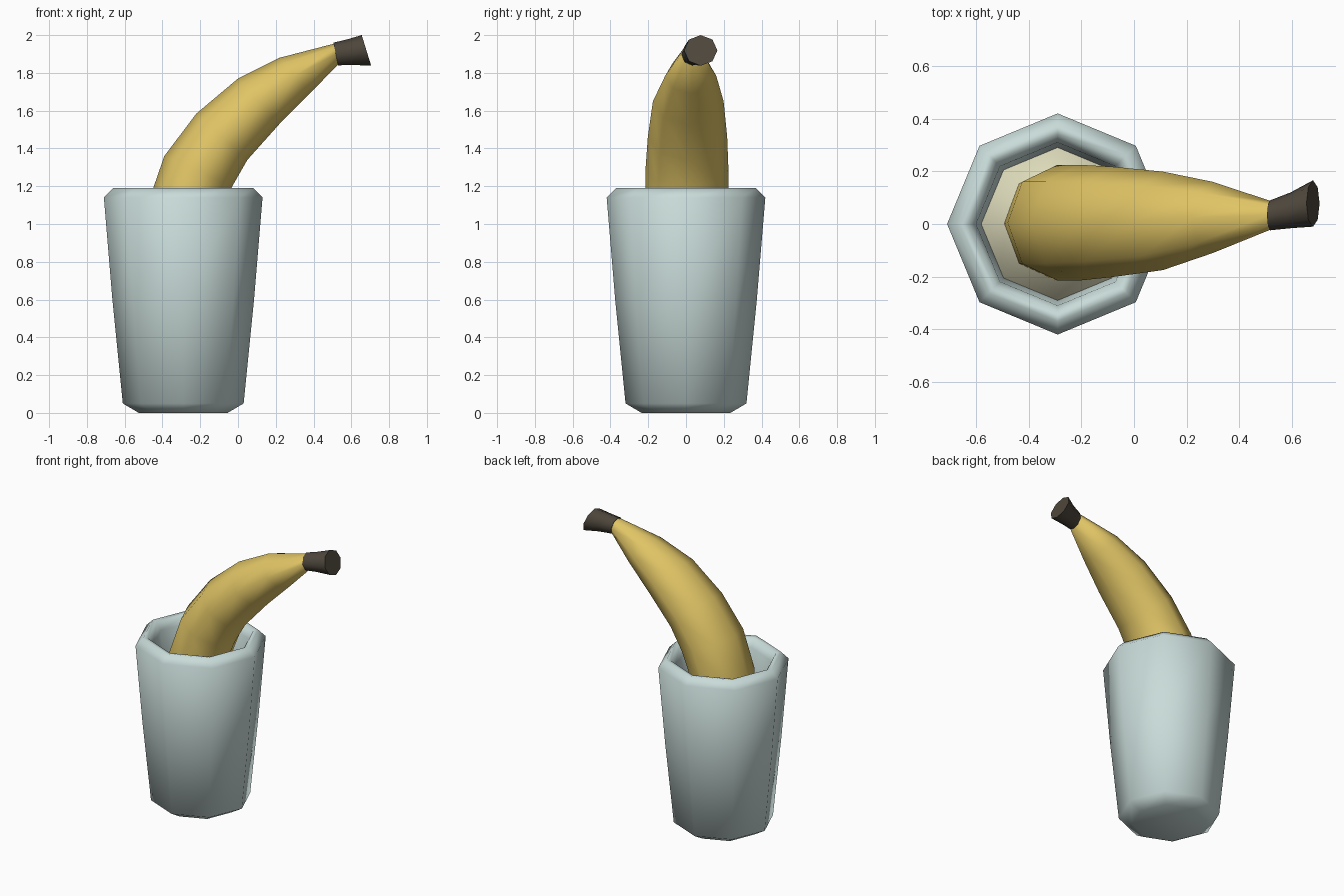
import bpy, bmesh, math
from mathutils import Vector

cube = bpy.data.objects.get("Cube")
if cube:
    bpy.data.objects.remove(cube)

SIDES = 8
CUP_X = -0.29


def material(name, rgb):
    m = bpy.data.materials.new(name)
    m.use_nodes = True
    m.diffuse_color = (*rgb, 1)
    m.node_tree.nodes["Principled BSDF"].inputs["Base Color"].default_value = (*rgb, 1)
    return m


def loft(name, rings, mat, angle):
    """Skin a list of vertex rings, capping both ends."""
    bm = bmesh.new()
    loops = [[bm.verts.new(p) for p in ring] for ring in rings]
    for a, b in zip(loops, loops[1:]):
        for i in range(SIDES):
            j = (i + 1) % SIDES
            bm.faces.new((a[i], a[j], b[j], b[i]))
    bm.faces.new(loops[0])
    bm.faces.new(loops[-1])
    bmesh.ops.recalc_face_normals(bm, faces=bm.faces)
    mesh = bpy.data.meshes.new(name)
    bm.to_mesh(mesh)
    bm.free()
    mesh.materials.append(mat)
    ob = bpy.data.objects.new(name, mesh)
    bpy.context.collection.objects.link(ob)
    bpy.ops.object.select_all(action="DESELECT")
    ob.select_set(True)
    bpy.context.view_layer.objects.active = ob
    bpy.ops.object.shade_smooth_by_angle(angle=math.radians(angle))
    return ob


def angles():
    return [2 * math.pi * i / SIDES for i in range(SIDES)]


def round_ring(radius, z):
    return [(CUP_X + radius * math.cos(t), radius * math.sin(t), z) for t in angles()]


def tilted_ring(x1, z1, x2, z2, y, half):
    """Oval ring between an upper and a lower outline point."""
    top, low = Vector((x1, y, z1)), Vector((x2, y, z2))
    mid, up = (top + low) / 2, (top - low) / 2
    return [mid + up * math.cos(t) + Vector((0, half * math.sin(t), 0)) for t in angles()]


glaze = material("pale blue grey", (0.58, 0.71, 0.69))
cream = material("cream", (0.75, 0.73, 0.51))
yellow = material("banana yellow", (0.74, 0.55, 0.13))
brown = material("dark brown", (0.075, 0.062, 0.045))

# Cup: outer wall, rounded rim, inner wall and floor
cup_profile = [(0.235, 0), (0.32, 0.05), (0.375, 0.6), (0.42, 1.14), (0.37, 1.19),
               (0.34, 1.185), (0.31, 1.13), (0.285, 0.9), (0.23, 0.08)]
loft("cup", [round_ring(r, z) for r, z in cup_profile], glaze, 70)

# Drink inside the cup
loft("drink", [round_ring(0.22, 0.1), round_ring(0.292, 0.95)], cream, 100)

# Banana: upper outline, lower outline, sideways offset, half width
fruit = [(-0.42, 0.42, -0.30, 0.44, 0, 0.07),
         (-0.49, 0.62, -0.17, 0.66, 0, 0.16),
         (-0.50, 0.86, -0.12, 0.86, 0, 0.21),
         (-0.48, 1.10, -0.10, 1.03, 0.005, 0.22),
         (-0.39, 1.36, -0.03, 1.20, 0.005, 0.22),
         (-0.22, 1.585, 0.05, 1.34, 0.008, 0.21),
         (0, 1.77, 0.22, 1.53, 0.012, 0.187),
         (0.22, 1.88, 0.38, 1.69, 0.025, 0.135),
         (0.51, 1.955, 0.53, 1.845, 0.033, 0.054)]
loft("banana", [tilted_ring(*r) for r in fruit], yellow, 70)

# Stem, flaring towards its cut end
stem = [(0.505, 1.96, 0.53, 1.84, 0.033, 0.057),
        (0.58, 1.978, 0.61, 1.842, 0.052, 0.068),
        (0.655, 2.0, 0.705, 1.838, 0.078, 0.088)]
loft("stem", [tilted_ring(*r) for r in stem], brown, 50)
